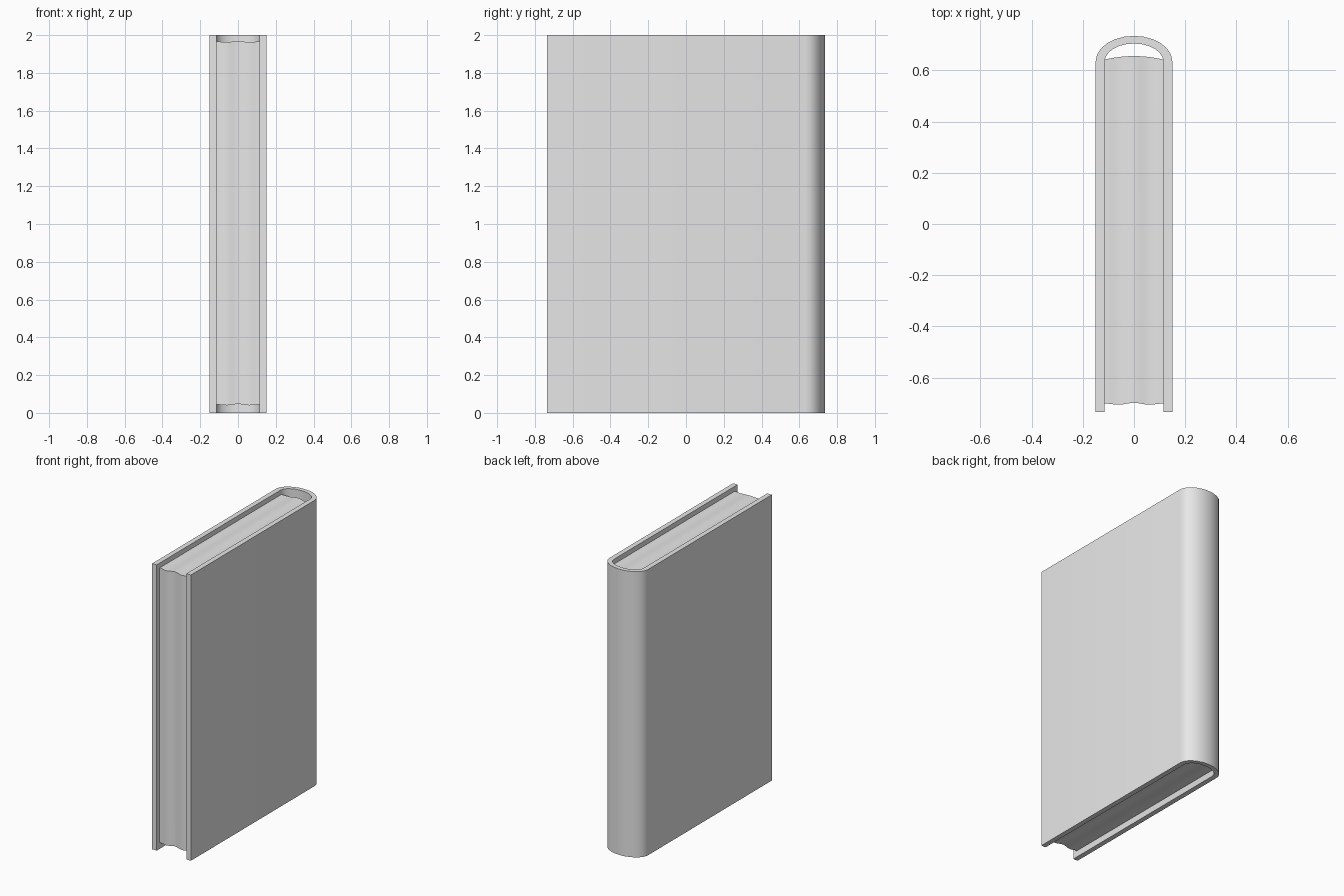
import bpy, bmesh
from math import sin, cos, pi, radians

cube = bpy.data.objects.get("Cube")
if cube:
    bpy.data.objects.remove(cube, do_unlink=True)

grey = bpy.data.materials.new("light_grey")
grey.use_nodes = True
grey.diffuse_color = (0.8, 0.8, 0.8, 1)
grey.node_tree.nodes["Principled BSDF"].inputs["Base Color"].default_value = (0.8, 0.8, 0.8, 1)

HALF, INNER = 0.15, 0.115      # outer and inner half thickness
FRONT, BEND = -0.735, 0.634    # fore edge, start of the spine curve
STEPS = 12


def loft(name, rings):
    """Bridge equal closed rings into a capped solid."""
    bm = bmesh.new()
    loops = [[bm.verts.new(p) for p in ring] for ring in rings]
    count = len(loops[0])
    for a, b in zip(loops, loops[1:]):
        for i in range(count):
            j = (i + 1) % count
            bm.faces.new((a[i], a[j], b[j], b[i]))
    bm.faces.new(loops[0])
    bm.faces.new(loops[-1])
    bmesh.ops.recalc_face_normals(bm, faces=bm.faces)
    mesh = bpy.data.meshes.new(name)
    bm.to_mesh(mesh)
    bm.free()
    mesh.materials.append(grey)
    obj = bpy.data.objects.new(name, mesh)
    bpy.context.collection.objects.link(obj)
    bpy.ops.object.select_all(action="DESELECT")
    obj.select_set(True)
    bpy.context.view_layer.objects.active = obj
    bpy.ops.object.shade_smooth_by_angle(angle=radians(30))
    return obj


def u_line(rx, ry):
    """Board, rounded spine, board."""
    arc = [(rx * cos(pi * i / STEPS), BEND + ry * sin(pi * i / STEPS))
           for i in range(STEPS + 1)]
    return [(rx, FRONT)] + arc + [(-rx, FRONT)]


# Cover: U-shaped cross-section, as a strip of quads swept around the spine
rings = []
for (ox, oy), (ix, iy) in zip(u_line(HALF, 0.101), u_line(INNER, 0.071)):
    rings.append([(ox, oy, 0), (ix, iy, 0), (ix, iy, 2), (ox, oy, 2)])
loft("cover", rings)

# Page block: slightly wavy trimmed edges and a rounded back
rings = []
for i in range(17):
    t = -1 + i / 8
    x = t * (INNER + 0.001)
    wave = 0.003 * cos(2 * pi * t) - 0.003 * t * t
    front, back = -0.702 + wave, 0.642 + 0.014 * (1 - t * t)
    low, high = 0.044 + wave, 1.966 + wave
    rings.append([(x, front, low), (x, back, low), (x, back, high), (x, front, high)])
loft("page_block", rings)
